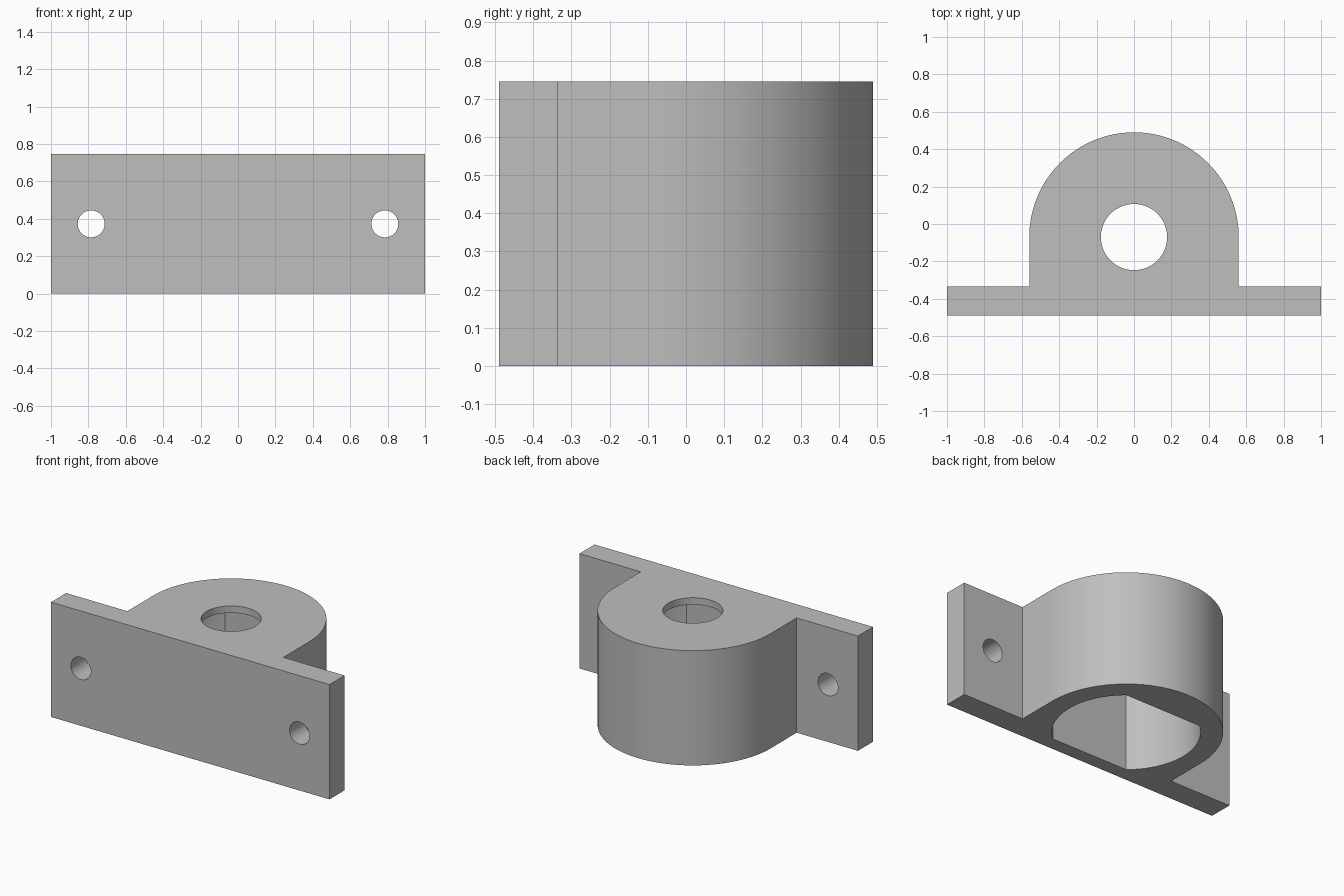
import bpy, bmesh, math
from mathutils import Matrix

cube = bpy.data.objects.get("Cube")
if cube:
    bpy.data.objects.remove(cube, do_unlink=True)

HEIGHT = 0.745
FRONT, PLATE_BACK = -0.49, -0.335
HUB_Y, HUB_R = -0.07, 0.56
BORE_R, LIP = 0.177, 0.045
POCKET_R, POCKET_FLAT = 0.43, 0.33
BOLT_X, BOLT_R = 0.785, 0.072

grey = bpy.data.materials.new("plain grey")
grey.use_nodes = True
colour = (0.52, 0.52, 0.52, 1)
grey.diffuse_color = colour
grey.node_tree.nodes["Principled BSDF"].inputs["Base Color"].default_value = colour


def arc(radius, start, end, steps):
    """Points on an arc about the hub axis, angles in radians."""
    return [(radius * math.cos(start + (end - start) * i / steps),
             HUB_Y + radius * math.sin(start + (end - start) * i / steps))
            for i in range(steps + 1)]


def prism(name, outline, bottom, top):
    """Extrude an outline in the ground plane between two heights."""
    bm = bmesh.new()
    face = bm.faces.new([bm.verts.new((x, y, bottom)) for x, y in outline])
    up = bmesh.ops.extrude_face_region(bm, geom=[face])["geom"]
    bmesh.ops.translate(bm, vec=(0, 0, top - bottom),
                        verts=[v for v in up if isinstance(v, bmesh.types.BMVert)])
    bmesh.ops.recalc_face_normals(bm, faces=bm.faces)
    mesh = bpy.data.meshes.new(name)
    bm.to_mesh(mesh)
    bm.free()
    obj = bpy.data.objects.new(name, mesh)
    bpy.context.collection.objects.link(obj)
    mesh.materials.append(grey)
    return obj


# Bracket body: mounting plate and round-backed hub in one outline
outline = [(-1, FRONT), (1, FRONT), (1, PLATE_BACK), (HUB_R, PLATE_BACK)]
outline += arc(HUB_R, 0, math.pi, 64)
outline += [(-HUB_R, PLATE_BACK), (-1, PLATE_BACK)]
bracket = prism("bearing_bracket", outline, 0, HEIGHT)

# Pocket open at the bottom: round with flats at front and back
a = math.asin(POCKET_FLAT / POCKET_R)
pocket = prism("pocket_cutter",
               arc(POCKET_R, -a, a, 32) + arc(POCKET_R, math.pi - a, math.pi + a, 32),
               -0.1, HEIGHT - LIP)

# Shaft bore through the thin top wall
bore = prism("bore_cutter", arc(BORE_R, 0, math.tau, 64)[:-1], HEIGHT / 2, HEIGHT + 0.1)
cutters = [pocket, bore]

# Bolt holes through the plate ears
for side, x in (("left", BOLT_X), ("right", -BOLT_X)):
    hole = prism(side + "_bolt_cutter", arc(BOLT_R, 0, math.tau, 40)[:-1], -0.2, 0.2)
    hole.data.transform(Matrix.Translation((x, (FRONT + PLATE_BACK) / 2, HEIGHT / 2))
                        @ Matrix.Rotation(math.pi / 2, 4, "X")
                        @ Matrix.Translation((0, -HUB_Y, 0)))
    cutters.append(hole)

bpy.context.view_layer.objects.active = bracket
for cutter in cutters:
    mod = bracket.modifiers.new(cutter.name, "BOOLEAN")
    mod.operation = "DIFFERENCE"
    mod.solver = "EXACT"
    mod.object = cutter
    bpy.ops.object.modifier_apply(modifier=mod.name)
    bpy.data.objects.remove(cutter, do_unlink=True)

# Smooth the round walls, keep the machined edges crisp
bpy.ops.object.select_all(action="DESELECT")
bracket.select_set(True)
bpy.ops.object.shade_smooth_by_angle(angle=math.radians(30))
